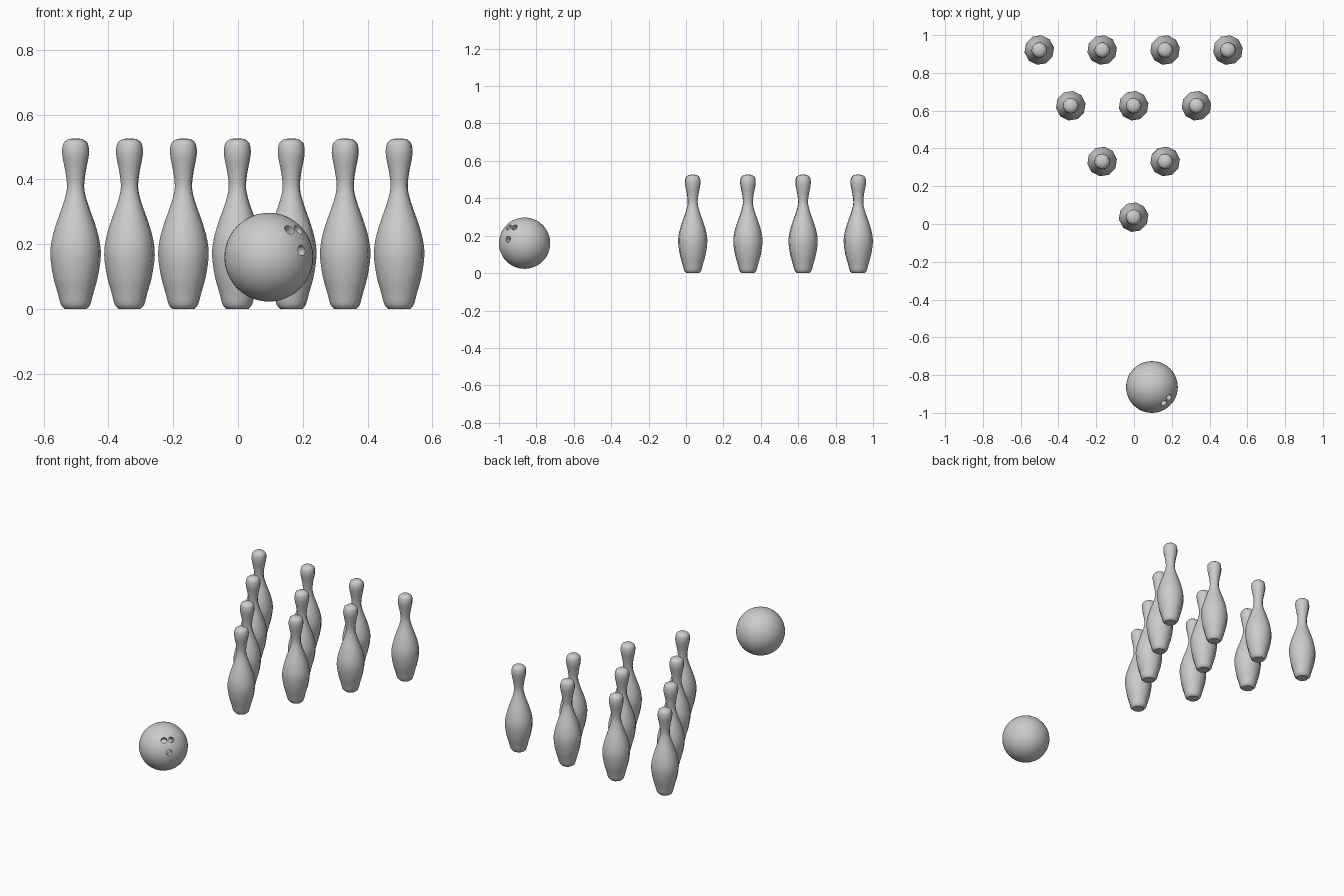
import bpy, bmesh, math
from mathutils import Vector

if "Cube" in bpy.data.objects:
    bpy.data.objects.remove(bpy.data.objects["Cube"])

SIDES = 10
# pin outline (radius, height), bottom to top
KEYS = [(0.034, 0.0), (0.046, 0.014), (0.056, 0.05), (0.070, 0.10), (0.079, 0.165),
        (0.074, 0.215), (0.060, 0.265), (0.042, 0.315), (0.030, 0.355), (0.027, 0.385),
        (0.032, 0.425), (0.040, 0.465), (0.042, 0.49), (0.037, 0.513), (0.022, 0.525)]


def smooth_profile(keys, steps=3):
    """Catmull-Rom curve through the key points."""
    p = [Vector(k) for k in keys]
    p = [p[0] * 2 - p[1]] + p + [p[-1] * 2 - p[-2]]
    out = []
    for a, b, c, d in zip(p, p[1:], p[2:], p[3:]):
        for s in range(steps):
            t = s / steps
            out.append(0.5 * (2 * b + (c - a) * t + (2 * a - 5 * b + 4 * c - d) * t * t
                              + (3 * b - a - 3 * c + d) * t ** 3))
    return out + [p[-2]]


def make_pin_mesh():
    bm = bmesh.new()
    rings = []
    for r, z in smooth_profile(KEYS):
        rings.append([bm.verts.new((r * math.cos(2 * math.pi * i / SIDES + math.radians(9)),
                                    r * math.sin(2 * math.pi * i / SIDES + math.radians(9)), z))
                      for i in range(SIDES)])
    for lo, hi in zip(rings, rings[1:]):
        for i in range(SIDES):
            j = (i + 1) % SIDES
            bm.faces.new((lo[i], lo[j], hi[j], hi[i]))
    bm.faces.new(rings[0][::-1])
    tip = bm.verts.new((0, 0, 0.527))
    for i in range(SIDES):
        bm.faces.new((rings[-1][i], rings[-1][(i + 1) % SIDES], tip))
    for f in bm.faces:
        f.smooth = len(f.verts) < 5
    mesh = bpy.data.meshes.new("pin")
    bm.to_mesh(mesh)
    bm.free()
    return mesh


# ten pins in a triangle, point towards the ball
pin_mesh = make_pin_mesh()
for row in range(4):
    for k in range(row + 1):
        pin = bpy.data.objects.new("pin", pin_mesh)
        pin.location = (-0.002 + (k - row / 2) * 0.333, 0.036 + row * 0.295, 0)
        bpy.context.collection.objects.link(pin)

# ball
R = 0.137
centre = Vector((0.095, -0.863, 0.16))
bpy.ops.mesh.primitive_uv_sphere_add(segments=48, ring_count=24, radius=R, location=centre)
ball = bpy.context.object
ball.name = "ball"

# finger and thumb holes
for d in [(0.065, -0.087, 0.086), (0.092, -0.055, 0.085), (0.102, -0.089, 0.021)]:
    n = Vector(d).normalized()
    bpy.ops.mesh.primitive_cylinder_add(vertices=20, radius=0.0165, depth=0.08,
                                        location=centre + n * (R + 0.005),
                                        rotation=n.to_track_quat('Z', 'Y').to_euler())
    cutter = bpy.context.object
    cutter.name = "hole_cutter"
    cutter.hide_render = True
    cutter.hide_set(True)
    cut = ball.modifiers.new("hole", 'BOOLEAN')
    cut.operation = 'DIFFERENCE'
    cut.solver = 'EXACT'
    cut.object = cutter

# apply the cuts, then shade
bpy.context.view_layer.objects.active = ball
ball.select_set(True)
for m in list(ball.modifiers):
    bpy.ops.object.modifier_apply(modifier=m.name)
for ob in [o for o in bpy.data.objects if o.name.startswith("hole_cutter")]:
    bpy.data.objects.remove(ob)
bpy.ops.object.shade_smooth_by_angle(angle=math.radians(35))
